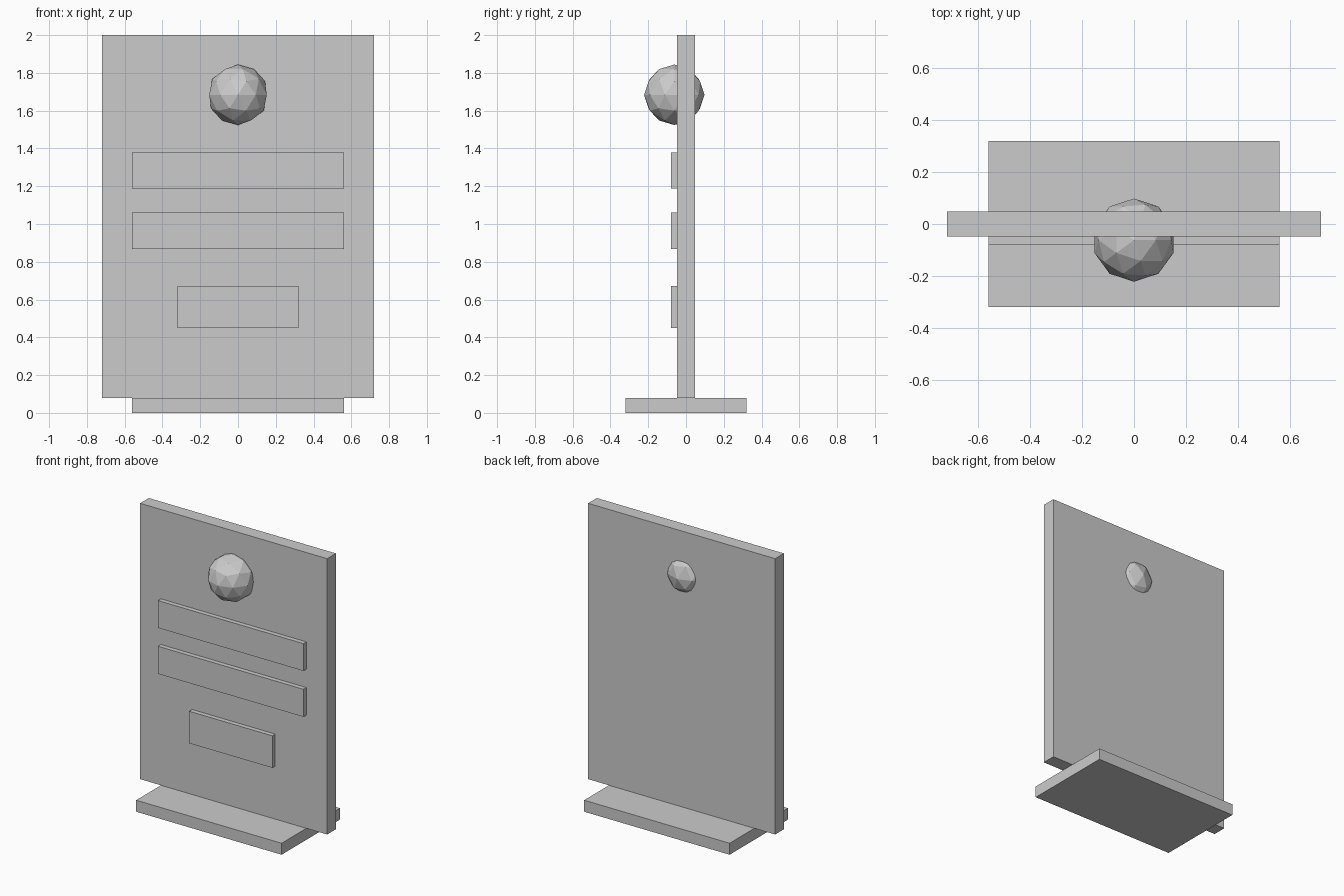
import bpy

if "Cube" in bpy.data.objects:
    bpy.data.objects.remove(bpy.data.objects["Cube"])

grey = bpy.data.materials.new("light_grey")
grey.diffuse_color = (0.6, 0.6, 0.6, 1.0)
grey.use_nodes = True
grey.node_tree.nodes["Principled BSDF"].inputs["Base Color"].default_value = grey.diffuse_color


def box(name, x, y, z):
    """Flat-sided box spanning the given (min, max) ranges."""
    spans = (x, y, z)
    bpy.ops.mesh.primitive_cube_add(size=1, location=[(a + b) / 2 for a, b in spans])
    obj = bpy.context.object
    obj.name = name
    obj.scale = [b - a for a, b in spans]
    bpy.ops.object.transform_apply(location=False, rotation=False, scale=True)
    obj.data.materials.append(grey)
    return obj


# Foot and upright board
box("base", (-0.56, 0.56), (-0.32, 0.32), (0, 0.08))
box("panel", (-0.72, 0.72), (-0.048, 0.048), (0.08, 2.0))

# Raised plates on the front
for name, half_width, bottom, top in (
    ("upper_plate", 0.56, 1.188, 1.378),
    ("middle_plate", 0.56, 0.868, 1.06),
    ("lower_plate", 0.32, 0.449, 0.672),
):
    box(name, (-half_width, half_width), (-0.08, -0.04), (bottom, top))

# Faceted ball set through the board
bpy.ops.mesh.primitive_ico_sphere_add(subdivisions=2, radius=0.16, location=(0, -0.062, 1.684))
ball = bpy.context.object
ball.name = "ball"
ball.data.materials.append(grey)
